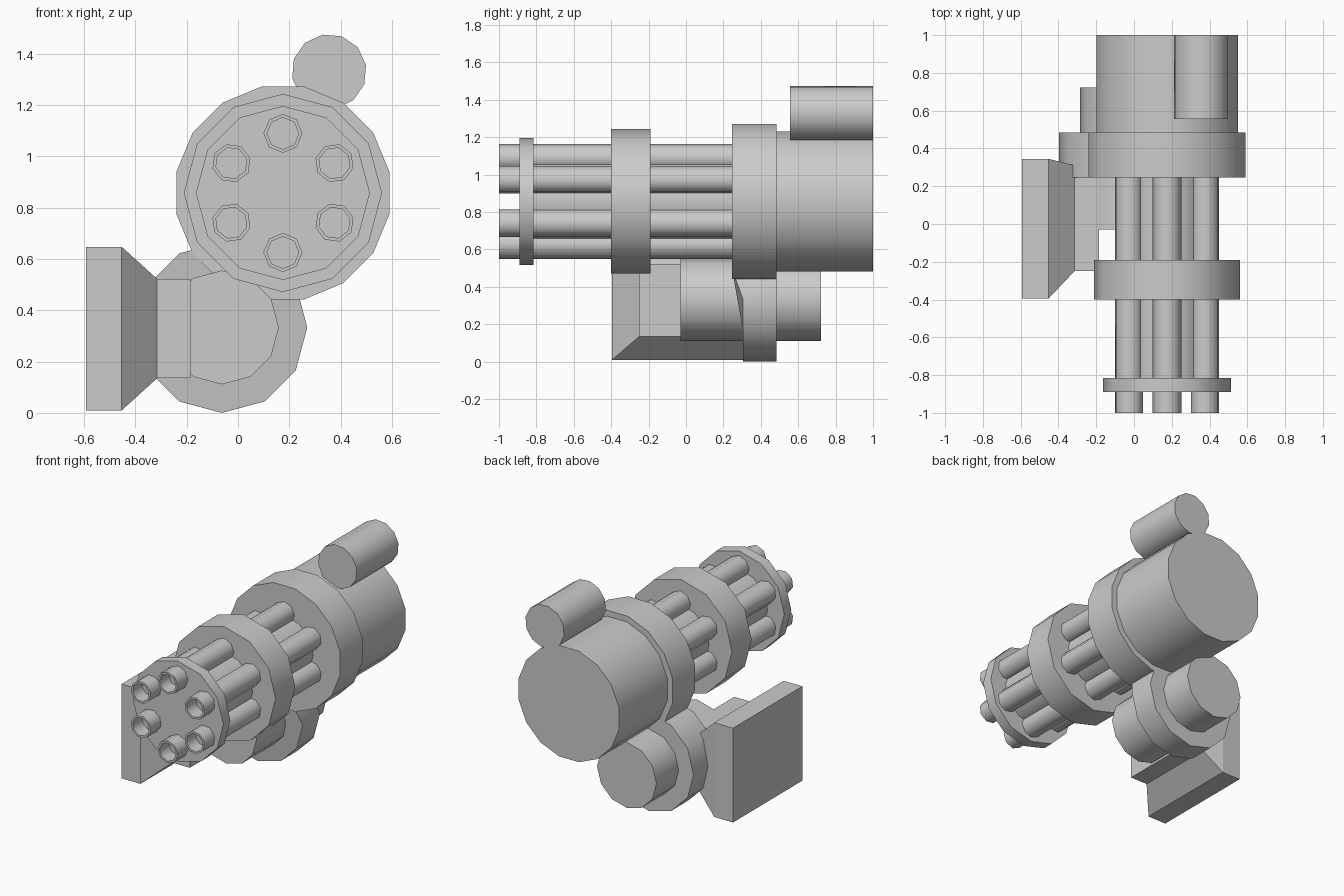
import bpy, bmesh, math

if "Cube" in bpy.data.objects:
    bpy.data.objects.remove(bpy.data.objects["Cube"])

AX, AZ = 0.175, 0.857      # barrel cluster axis
MX, MZ = -0.063, 0.333     # mount axis


def finish(bm, name, smooth=50):
    bmesh.ops.recalc_face_normals(bm, faces=bm.faces)
    me = bpy.data.meshes.new(name)
    bm.to_mesh(me)
    bm.free()
    ob = bpy.data.objects.new(name, me)
    bpy.context.collection.objects.link(ob)
    bpy.ops.object.select_all(action='DESELECT')
    ob.select_set(True)
    bpy.context.view_layer.objects.active = ob
    if smooth:
        bpy.ops.object.shade_smooth_by_angle(angle=math.radians(smooth))
    return ob


def loft(name, rings, smooth=50):
    """Bridge successive closed rings and cap both ends."""
    bm = bmesh.new()
    loops = [[bm.verts.new(p) for p in ring] for ring in rings]
    n = len(loops[0])
    for a, b in zip(loops, loops[1:]):
        for i in range(n):
            j = (i + 1) % n
            bm.faces.new((a[i], a[j], b[j], b[i]))
    bm.faces.new(loops[0])
    bm.faces.new(loops[-1])
    return finish(bm, name, smooth)


def ring(x, y, z, r, n, start):
    angles = [math.radians(start) + math.tau * i / n for i in range(n)]
    return [(x + r * math.cos(a), y, z + r * math.sin(a)) for a in angles]


def drum(name, x, z, r, n, y0, y1, start=0):
    return loft(name, [ring(x, y, z, r, n, start) for y in (y0, y1)])


# Main housing, collars and muzzle disc
drum("rear_housing", AX, AZ, 0.382, 16, 0.4, 1.0, 11.25)
drum("rear_collar", AX, AZ, 0.423, 16, 0.245, 0.485, 11.25)
drum("middle_collar", AX, AZ, 0.386, 12, -0.4, -0.19)
drum("muzzle_disc", AX, AZ, 0.339, 12, -0.89, -0.815)
drum("barrel_core", AX, AZ, 0.215, 12, -0.85, 0.3)

# Six hollow barrels around the axis
for k in range(6):
    a = 90 + 60 * k
    bx = AX + 0.232 * math.cos(math.radians(a))
    bz = AZ + 0.232 * math.sin(math.radians(a))
    steps = [(0.3, 0.076), (-1.0, 0.076), (-1.0, 0.062), (-0.9, 0.062)]
    loft("barrel", [ring(bx, y, bz, r, 8, a) for y, r in steps])

# Small canister on top
drum("top_canister", 0.355, 1.33, 0.146, 12, 0.555, 1.0, 10)

# Mount cylinder and its ring, whose upper front leans forward to the collar
drum("mount_cylinder", MX, MZ, 0.222, 12, -0.03, 0.722)
front = [(x, 0.245 if z > MZ + 0.1 else y, z)
         for x, y, z in ring(MX, 0.305, MZ, 0.333, 12, 0)]
loft("mount_ring", [front, ring(MX, 0.485, MZ, 0.333, 12, 0)], 40)

# Side bracket: square plate tapering into a neck
sections = [(-0.593, -0.395, 0.345, 0.01, 0.647),
            (-0.453, -0.395, 0.345, 0.01, 0.647),
            (-0.315, -0.25, 0.31, 0.135, 0.522),
            (-0.185, -0.25, 0.31, 0.135, 0.522)]
loft("side_bracket", [[(x, y0, z0), (x, y1, z0), (x, y1, z1), (x, y0, z1)]
                      for x, y0, y1, z0, z1 in sections], 0)
